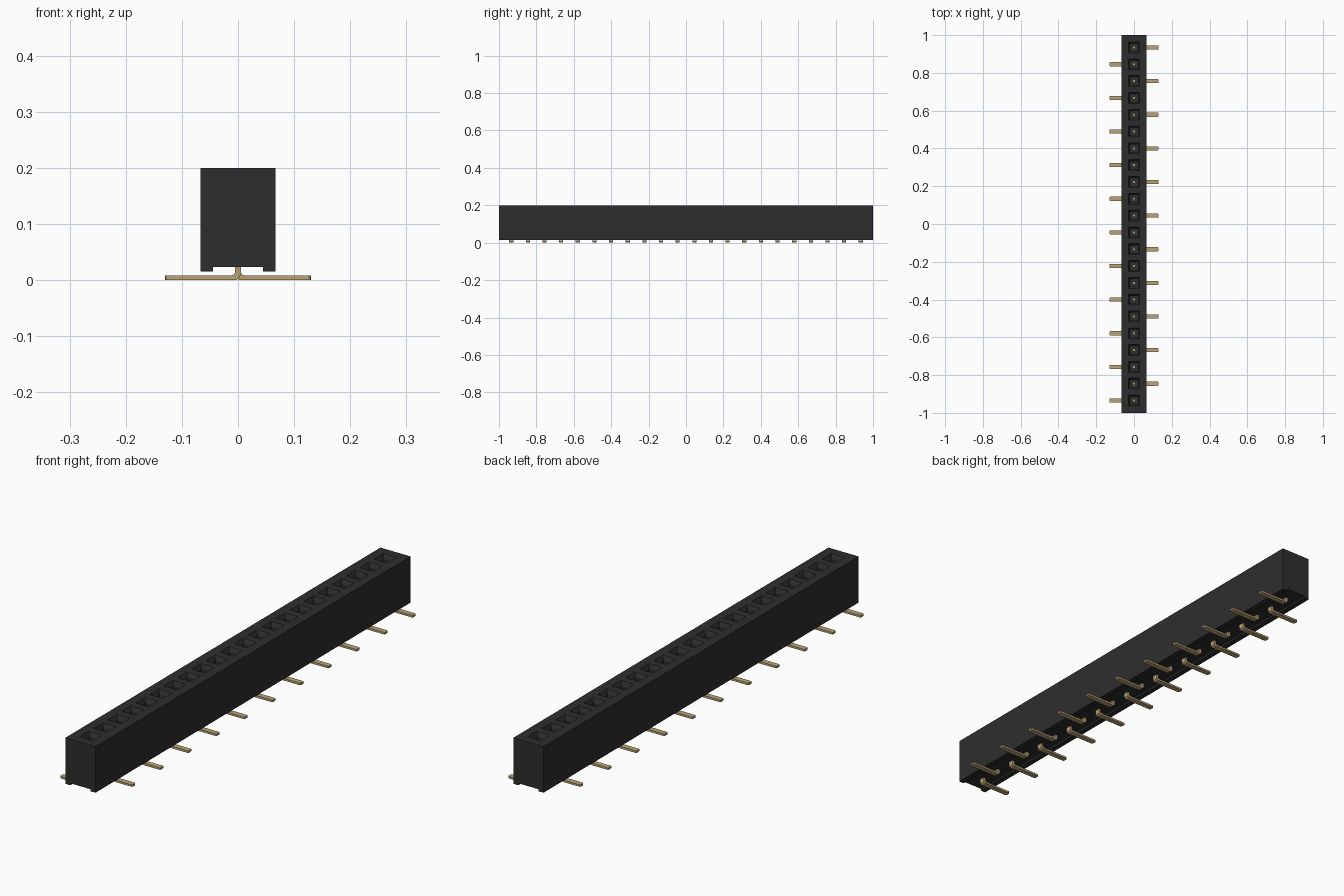
import bpy
import bmesh
from mathutils import Vector

if "Cube" in bpy.data.objects:
    bpy.data.objects.remove(bpy.data.objects["Cube"], do_unlink=True)

COUNT = 22
PITCH = 0.089
HALF_WIDTH = 0.067
TOP = 0.2
HOLE = 0.029
LEG = 0.011
ROWS = [(i - (COUNT - 1) / 2) * PITCH for i in range(COUNT)]


def material(name, colour):
    mat = bpy.data.materials.new(name)
    mat.use_nodes = True
    mat.diffuse_color = colour
    mat.node_tree.nodes["Principled BSDF"].inputs["Base Color"].default_value = colour
    return mat


def finish(name, bm, mat):
    bmesh.ops.recalc_face_normals(bm, faces=bm.faces)
    mesh = bpy.data.meshes.new(name)
    bm.to_mesh(mesh)
    bm.free()
    mesh.materials.append(mat)
    obj = bpy.data.objects.new(name, mesh)
    bpy.context.collection.objects.link(obj)
    return obj


def loft(bm, profile, stations):
    """Sweep an xz profile along y through the given stations."""
    rings = [[bm.verts.new((x, y, z)) for x, z in profile] for y in stations]
    n = len(profile)
    for a, b in zip(rings, rings[1:]):
        for i in range(n):
            j = (i + 1) % n
            bm.faces.new((a[i], a[j], b[j], b[i]))
    bm.faces.new(rings[0])
    bm.faces.new(rings[-1][::-1])


black = material("black plastic", (0.027, 0.027, 0.027, 1))
gold = material("gold metal", (0.50, 0.37, 0.18, 1))

# Housing: long block with a shallow channel underneath
half = [(HOLE, TOP), (HALF_WIDTH, TOP), (HALF_WIDTH, 0.015), (0.045, 0.015), (0.045, 0.023)]
profile = half + [(-x, z) for x, z in reversed(half)]
stations = [-1] + [y + s * HOLE for y in ROWS for s in (-1, 1)] + [1]
bm = bmesh.new()
loft(bm, profile, stations)
bmesh.ops.recalc_face_normals(bm, faces=bm.faces)

# Sockets: funnel mouth leading into a deep square well
mouths = []
for f in bm.faces:
    c = f.calc_center_median()
    if f.normal.z > 0.9 and abs(c.x) < 0.01 and min(abs(c.y - y) for y in ROWS) < 0.005:
        mouths.append(f)
bmesh.ops.inset_individual(bm, faces=mouths, thickness=0.012, depth=-0.016)
wells = bmesh.ops.extrude_discrete_faces(bm, faces=mouths)["faces"]
bmesh.ops.translate(bm, vec=Vector((0, 0, -0.13)), verts=[v for f in wells for v in f.verts])
finish("housing", bm, black)

# Pins: bent strip with the foot alternating sides, and a forked contact in the well
STRIP = [(0.13, 0), (0.13, 0.008), (0.012, 0.008), (0.007, 0.01), (0.005, 0.015),
         (0.005, 0.06), (-0.005, 0.06), (-0.005, 0.012), (-0.003, 0.004), (0.003, 0)]
TINE = [(-0.005, 0.055), (0.005, 0.055), (0.005, 0.15), (-0.005, 0.15)]
for i, y in enumerate(ROWS):
    side = 1 if i % 2 else -1
    bm = bmesh.new()
    loft(bm, [(side * x, z) for x, z in STRIP], [y - LEG, y + LEG])
    tip = [e for e in bm.edges if all(abs(v.co.x) > 0.12 for v in e.verts)
           and abs(e.verts[0].co.z - e.verts[1].co.z) > 0.005]
    bmesh.ops.bevel(bm, geom=tip, offset=0.005, segments=2, profile=0.5, affect='EDGES')
    for s in (-1, 1):
        loft(bm, TINE, sorted((y + s * 0.005, y + s * 0.011)))
    finish("contact_pin_%02d" % (i + 1), bm, gold)
